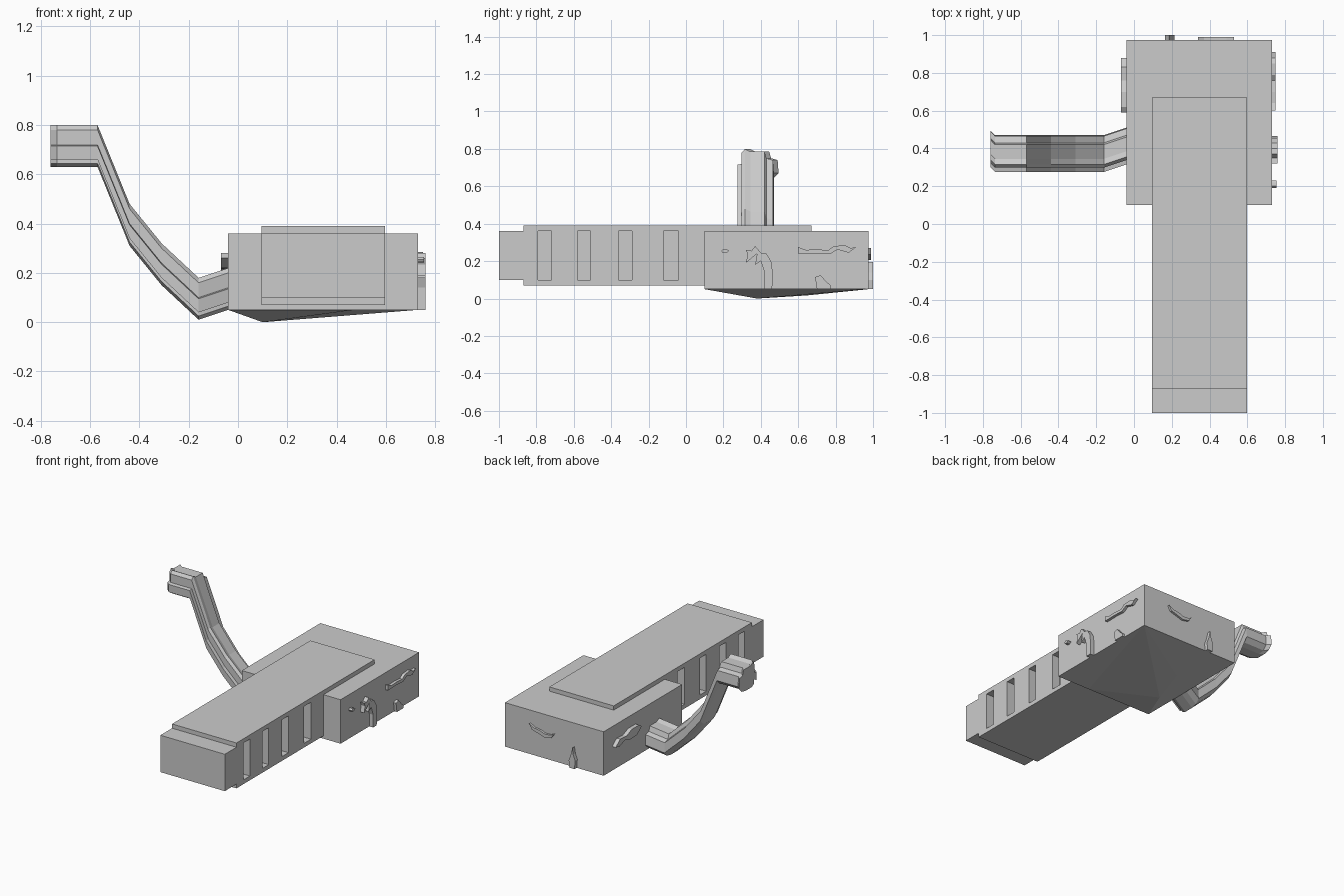
import bpy, bmesh
from mathutils import Vector


def make_object(name, bm):
    bmesh.ops.recalc_face_normals(bm, faces=bm.faces)
    mesh = bpy.data.meshes.new(name)
    bm.to_mesh(mesh)
    bm.free()
    ob = bpy.data.objects.new(name, mesh)
    bpy.context.collection.objects.link(ob)
    return ob


def loft(name, rings):
    """Skin a list of equal-length closed rings and cap both ends."""
    bm = bmesh.new()
    rows = [[bm.verts.new(p) for p in ring] for ring in rings]
    n = len(rows[0])
    for a, b in zip(rows, rows[1:]):
        for i in range(n):
            j = (i + 1) % n
            bm.faces.new((a[i], a[j], b[j], b[i]))
    bm.faces.new(rows[0])
    bm.faces.new(rows[-1])
    return make_object(name, bm)


def extrude(name, outline, axis, start, end):
    """Extrude a (y,z) outline along x, or an (x,z) outline along y."""
    def place(d):
        if axis == 'x':
            return [(d, u, v) for u, v in outline]
        return [(u, d, v) for u, v in outline]
    return loft(name, [place(start), place(end)])


def rect(u0, u1, v0, v1):
    return [(u0, v0), (u1, v0), (u1, v1), (u0, v1)]


# Wide rear block
extrude("rear_block", rect(0.10, 0.975, 0.05, 0.36), 'x', -0.04, 0.73)

# Long body with a stepped front end
body = extrude("long_body", [(-1, 0.10), (-0.87, 0.10), (-0.87, 0.07), (0.67, 0.07),
                             (0.67, 0.39), (-0.87, 0.39), (-0.87, 0.36), (-1, 0.36)],
               'x', 0.095, 0.597)

# Side slots cut into both flanks
for y0, y1 in [(-0.79, -0.72), (-0.58, -0.51), (-0.36, -0.29), (-0.12, -0.04)]:
    for x0, x1 in [(0.0, 0.155), (0.537, 0.7)]:
        cutter = extrude("slot_cutter", rect(y0, y1, 0.10, 0.36), 'x', x0, x1)
        cutter.hide_render = True
        mod = body.modifiers.new("slot", 'BOOLEAN')
        mod.operation = 'DIFFERENCE'
        mod.solver = 'EXACT'
        mod.object = cutter
        bpy.context.view_layer.objects.active = body
        bpy.ops.object.modifier_apply(modifier=mod.name)
        bpy.data.objects.remove(cutter, do_unlink=True)

# Shallow faceted belly below the block
bm = bmesh.new()
for p in [(-0.04, 0.10, 0.05), (-0.04, 0.975, 0.05), (0.73, 0.975, 0.05), (0.47, 0.10, 0.05),
          (0.10, 0.38, 0.0), (0.18, 0.65, 0.017)]:
    bm.verts.new(p)
bmesh.ops.convex_hull(bm, input=bm.verts)
make_object("belly", bm)

# Curved arm: one irregular section carried along a bent path (x, y shift, z shift)
section = [(0.298, 0.78), (0.315, 0.80), (0.345, 0.785), (0.42, 0.785), (0.43, 0.75),
           (0.465, 0.74), (0.47, 0.67), (0.44, 0.64), (0.40, 0.63), (0.33, 0.63),
           (0.30, 0.645), (0.302, 0.675), (0.277, 0.66), (0.275, 0.715), (0.298, 0.72)]
path = [(-0.76, 0.025, 0), (-0.735, 0, 0), (-0.57, 0, 0), (-0.44, 0, -0.32),
        (-0.31, 0, -0.48), (-0.16, 0, -0.62), (-0.04, 0.04, -0.58)]
loft("curved_arm", [[(x, y + dy, z + dz) for y, z in section] for x, dy, dz in path])

# Raised patches on the right flank
extrude("right_wave", [(0.60, 0.275), (0.64, 0.26), (0.70, 0.263), (0.76, 0.258), (0.79, 0.28),
                       (0.85, 0.285), (0.88, 0.27), (0.91, 0.275), (0.87, 0.245), (0.81, 0.262),
                       (0.77, 0.238), (0.70, 0.242), (0.60, 0.24)], 'x', 0.72, 0.75)
extrude("right_plume", [(0.46, 0.05), (0.465, 0.13), (0.455, 0.20), (0.43, 0.24), (0.40, 0.245),
                        (0.37, 0.28), (0.35, 0.255), (0.32, 0.26), (0.33, 0.235), (0.32, 0.19),
                        (0.35, 0.215), (0.38, 0.24), (0.37, 0.18), (0.40, 0.20), (0.42, 0.14),
                        (0.42, 0.05)], 'x', 0.72, 0.76)
extrude("right_dot", [(0.19, 0.255), (0.20, 0.265), (0.22, 0.262), (0.23, 0.255),
                      (0.215, 0.243), (0.195, 0.245)], 'x', 0.72, 0.755)
extrude("right_bump", [(0.70, 0.05), (0.69, 0.115), (0.72, 0.125), (0.75, 0.09),
                       (0.775, 0.07), (0.775, 0.05)], 'x', 0.72, 0.75)

# Raised patch on the left flank
extrude("left_patch", [(0.59, 0.26), (0.62, 0.28), (0.70, 0.28), (0.76, 0.255), (0.83, 0.26),
                       (0.88, 0.22), (0.84, 0.21), (0.77, 0.235), (0.72, 0.215),
                       (0.64, 0.22)], 'x', -0.068, -0.03)

# Raised patches on the back
extrude("back_wave", [(0.34, 0.245), (0.37, 0.232), (0.41, 0.23), (0.45, 0.245), (0.49, 0.25),
                      (0.53, 0.27), (0.51, 0.235), (0.46, 0.22), (0.41, 0.205),
                      (0.36, 0.215)], 'y', 0.965, 0.99)
extrude("back_spike", [(0.17, 0.05), (0.165, 0.11), (0.18, 0.15), (0.187, 0.195),
                       (0.20, 0.14), (0.215, 0.10), (0.21, 0.05)], 'y', 0.965, 1.0)
